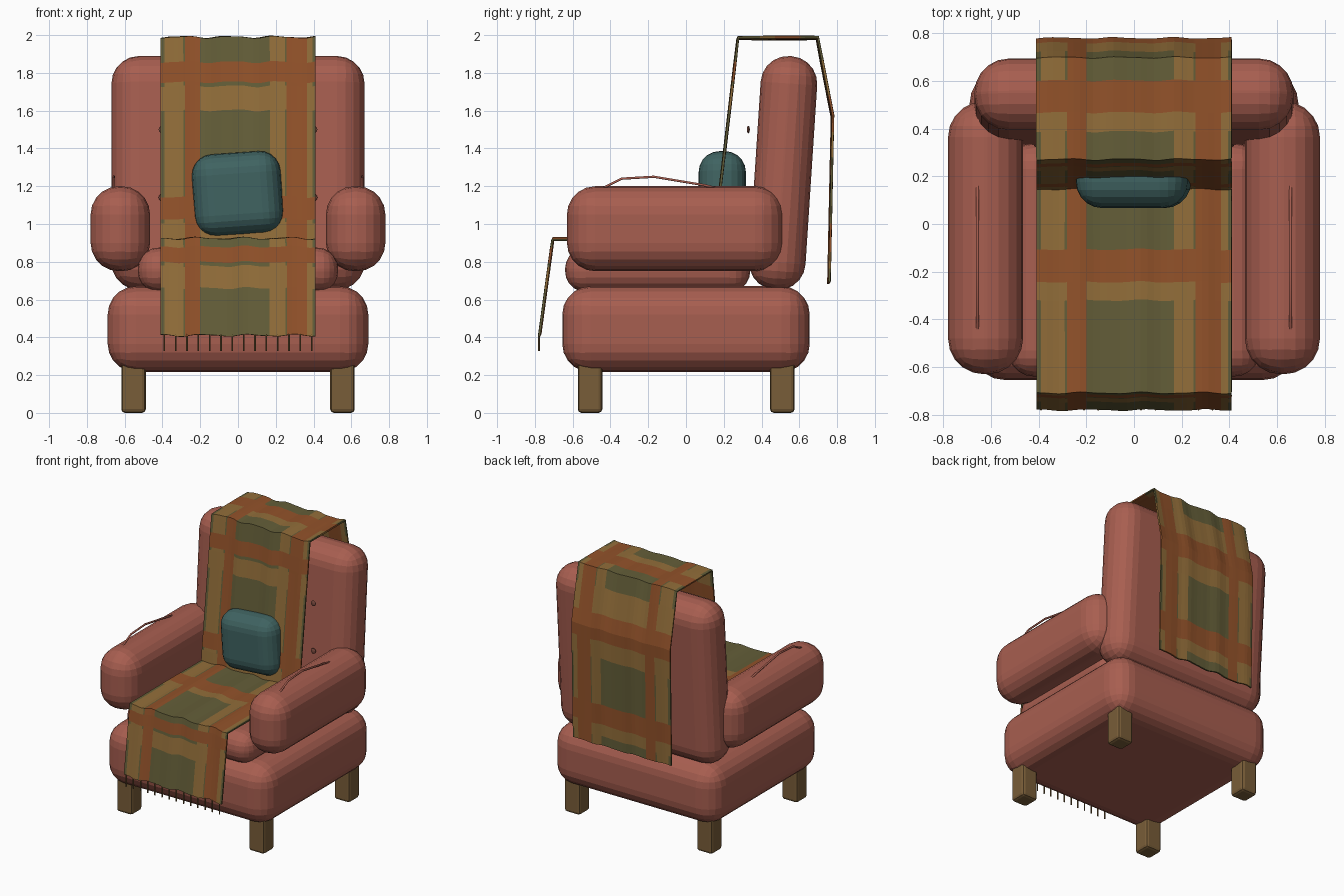
import bpy, bmesh, math
from mathutils import Vector

cube = bpy.data.objects.get("Cube")
if cube:
    bpy.data.objects.remove(cube, do_unlink=True)


def material(name, *rgb):
    m = bpy.data.materials.new(name)
    m.use_nodes = True
    colour = (*rgb, 1)
    m.diffuse_color = colour
    node = next(n for n in m.node_tree.nodes if n.type == 'BSDF_PRINCIPLED')
    node.inputs["Base Color"].default_value = colour
    node.inputs["Roughness"].default_value = 0.8
    return m


coral = material("coral_fabric", 0.39, 0.112, 0.08)
teal = material("teal_fabric", 0.05, 0.125, 0.12)
wood = material("brown_wood", 0.19, 0.11, 0.04)
olive = material("olive_wool", 0.127, 0.112, 0.04)
mustard = material("mustard_wool", 0.29, 0.156, 0.042)
rust = material("rust_wool", 0.29, 0.085, 0.023)
button_brown = material("button_brown", 0.2, 0.07, 0.05)


def add_object(name, bm, *mats):
    mesh = bpy.data.meshes.new(name)
    bm.to_mesh(mesh)
    bm.free()
    for m in mats:
        mesh.materials.append(m)
    ob = bpy.data.objects.new(name, mesh)
    bpy.context.collection.objects.link(ob)
    return ob


def rounded_box(name, centre, size, radius, mat, segments=5, rotation=(0, 0, 0)):
    bm = bmesh.new()
    bmesh.ops.create_cube(bm, size=1)
    bmesh.ops.scale(bm, vec=size, verts=bm.verts)
    ob = add_object(name, bm, mat)
    ob.location = centre
    ob.rotation_euler = rotation
    bevel = ob.modifiers.new("rounding", 'BEVEL')
    bevel.width = radius
    bevel.segments = segments
    return ob


# Upholstered body
rounded_box("base", (0, 0, 0.443), (1.38, 1.31, 0.455), 0.15, coral)
rounded_box("seat_cushion", (0, -0.15, 0.757), (1.06, 0.98, 0.235), 0.11, coral)
rounded_box("backrest", (0, 0.514, 1.27), (1.34, 0.3, 1.24), 0.145, coral,
            rotation=(-0.065, 0, 0))

# Mirrored arms, piping, legs and buttons
for side, label in ((1, "left"), (-1, "right")):
    rounded_box(label + "_arm", (side * 0.623, -0.058, 0.975),
                (0.315, 1.145, 0.45), 0.15, coral)

    curve = bpy.data.curves.new(label + "_arm_piping", 'CURVE')
    curve.dimensions = '3D'
    curve.bevel_depth = 0.007
    curve.bevel_resolution = 1
    curve.use_fill_caps = True
    path = [(-0.44, 1.19), (-0.34, 1.24), (-0.17, 1.25), (0.1, 1.205), (0.16, 1.19)]
    spline = curve.splines.new('POLY')
    spline.points.add(len(path) - 1)
    for point, (y, z) in zip(spline.points, path):
        point.co = (side * 0.657, y, z, 1)
    curve.materials.append(coral)
    piping = bpy.data.objects.new(label + "_arm_piping", curve)
    bpy.context.collection.objects.link(piping)

    for y, end in ((-0.508, "front"), (0.51, "back")):
        rounded_box(f"{end}_{label}_leg", (side * 0.553, y, 0.135),
                    (0.13, 0.13, 0.27), 0.02, wood, 2)

    for z, level in ((1.5, "upper"), (1.14, "lower")):
        bm = bmesh.new()
        bmesh.ops.create_uvsphere(bm, u_segments=12, v_segments=8, radius=0.02)
        bmesh.ops.scale(bm, vec=(1, 0.4, 1), verts=bm.verts)
        button = add_object(f"{level}_{label}_button", bm, button_brown)
        button.location = (side * 0.4, 0.33, z)

# Throw pillow, slightly askew
rounded_box("pillow", (-0.002, 0.192, 1.16), (0.47, 0.25, 0.435), 0.11, teal,
            rotation=(0, -0.07, 0))

# Plaid throw: folds as (y, z), each followed by its bands as (kind, end fraction)
OLIVE, MUSTARD, RUST = range(3)
folds = [(-0.775, 0.41), (-0.705, 0.92), (0.15, 0.92), (0.275, 1.985),
         (0.695, 1.985), (0.775, 1.57), (0.757, 0.69)]
bands = [
    [(OLIVE, 0.49), (MUSTARD, 0.72), (OLIVE, 0.76), (RUST, 0.92), (OLIVE, 1)],
    [(OLIVE, 0.45), (MUSTARD, 0.54), (RUST, 0.7), (OLIVE, 1)],
    [(MUSTARD, 0.08), (OLIVE, 0.1), (RUST, 0.21), (OLIVE, 0.64), (MUSTARD, 0.76),
     (OLIVE, 0.78), (RUST, 0.88), (OLIVE, 1)],
    [(OLIVE, 0.27), (MUSTARD, 0.46), (RUST, 0.78), (OLIVE, 1)],
    [(OLIVE, 0.3), (MUSTARD, 0.75), (RUST, 1)],
    [(RUST, 0.1), (MUSTARD, 0.25), (OLIVE, 0.65), (RUST, 0.82), (MUSTARD, 0.92),
     (OLIVE, 1)],
]
stripes = [(OLIVE, -0.39), (MUSTARD, -0.29), (OLIVE, -0.28), (RUST, -0.2),
           (OLIVE, 0.168), (MUSTARD, 0.25), (OLIVE, 0.258), (RUST, 0.365),
           (MUSTARD, 0.395), (OLIVE, 0.41)]

rows, row_kinds = [Vector(folds[0])], []
for start, end, section in zip(folds, folds[1:], bands):
    for kind, fraction in section:
        rows.append(Vector(start).lerp(Vector(end), fraction))
        row_kinds.append(kind)

columns, column_kinds = [-0.41], []
for kind, edge in stripes:
    first = columns[-1]
    steps = math.ceil((edge - first) / 0.03)
    for i in range(steps):
        columns.append(first + (edge - first) * (i + 1) / steps)
        column_kinds.append(kind)

bm = bmesh.new()
grid = []
for r, (y, z) in enumerate(rows):
    line = []
    for x in columns:
        wave = 0.005 * math.sin(26 * x + 0.15 * r) + 0.002 * math.sin(47 * x)
        line.append(bm.verts.new((x, y + 0.6 * wave, z + wave)))
    grid.append(line)
for r, row_kind in enumerate(row_kinds):
    for c, column_kind in enumerate(column_kinds):
        face = bm.faces.new((grid[r][c], grid[r][c + 1],
                             grid[r + 1][c + 1], grid[r + 1][c]))
        face.material_index = max(row_kind, column_kind)
throw = add_object("plaid_throw", bm, olive, mustard, rust)
thickness = throw.modifiers.new("thickness", 'SOLIDIFY')
thickness.thickness = 0.012
thickness.offset = 0

# Fringe along the front hem
bm = bmesh.new()
for i in range(14):
    strand = bmesh.ops.create_cone(bm, cap_ends=True, segments=6, radius1=0.005,
                                   radius2=0.005, depth=0.09)
    bmesh.ops.translate(bm, verts=strand["verts"],
                        vec=(-0.39 + 0.06 * i, -0.778, 0.372))
add_object("throw_fringe", bm, wood)
